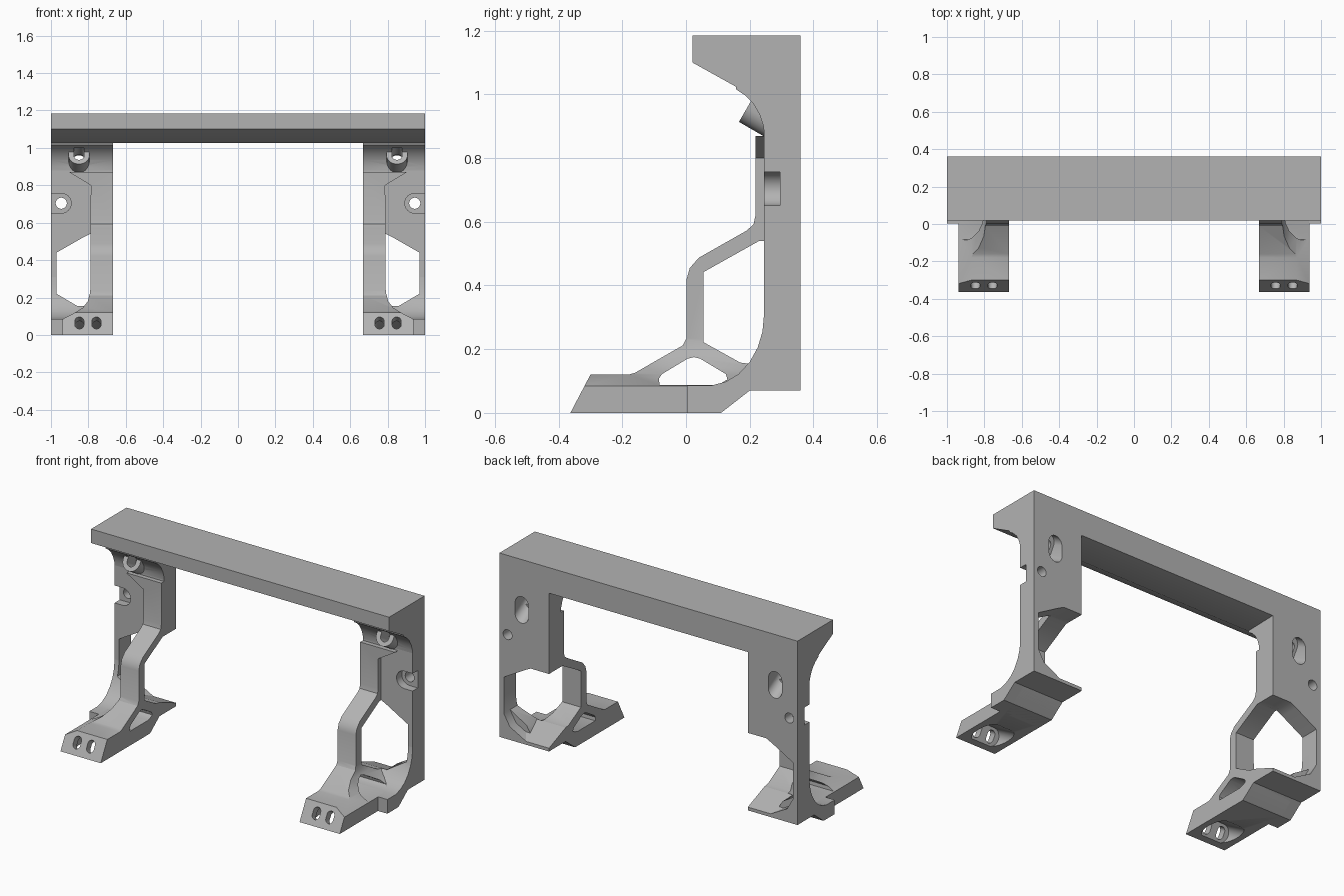
import bpy, bmesh, math
from mathutils import Vector

cube = bpy.data.objects.get("Cube")
if cube:
    bpy.data.objects.remove(cube, do_unlink=True)

GREY = (0.45, 0.45, 0.45, 1)
mat = bpy.data.materials.new("plain grey")
mat.use_nodes = True
mat.diffuse_color = GREY
mat.node_tree.nodes["Principled BSDF"].inputs["Base Color"].default_value = GREY


def solid(name, bottom, top):
    """Closed prism between two matching outlines."""
    bm = bmesh.new()
    a = [bm.verts.new(p) for p in bottom]
    b = [bm.verts.new(p) for p in top]
    bm.faces.new(a)
    bm.faces.new(b)
    for i in range(len(a)):
        j = (i + 1) % len(a)
        bm.faces.new((a[i], a[j], b[j], b[i]))
    bmesh.ops.recalc_face_normals(bm, faces=bm.faces)
    me = bpy.data.meshes.new(name)
    bm.to_mesh(me)
    bm.free()
    me.materials.append(mat)
    ob = bpy.data.objects.new(name, me)
    bpy.context.collection.objects.link(ob)
    return ob


def side_prism(name, pts, x0, x1):
    return solid(name, [(x0, y, z) for y, z in pts], [(x1, y, z) for y, z in pts])


def front_prism(name, pts, y0, y1):
    return solid(name, [(x, y0, z) for x, z in pts], [(x, y1, z) for x, z in pts])


TILT = Vector((0, 0.866, -0.5))
UP = Vector((0, 0.5, 0.866))


def tilted_slot(name, centre, w, h, t0, t1):
    """Stadium of half width w and half height h along the tilted screw axis."""
    r = min(w, h)
    ring = []
    for i in range(24):
        a = 2 * math.pi * (i + 0.5) / 24
        c, s = math.cos(a), math.sin(a)
        ring.append((r * c + math.copysign(w - r, c), r * s + math.copysign(h - r, s)))
    rings = [[Vector(centre) + Vector((x, 0, 0)) + UP * u + TILT * t for x, u in ring]
             for t in (t0, t1)]
    return solid(name, *rings)


def boolean(ob, cutter, op="DIFFERENCE"):
    mod = ob.modifiers.new("cut", "BOOLEAN")
    mod.object, mod.operation, mod.solver = cutter, op, "EXACT"
    cutter.hide_render = True
    deps = bpy.context.evaluated_depsgraph_get()
    ob.data = bpy.data.meshes.new_from_object(ob.evaluated_get(deps))
    ob.modifiers.clear()


def finish(ob, mirrored=True):
    if mirrored:
        mod = ob.modifiers.new("other side", "MIRROR")
        mod.use_mirror_merge = False
    bpy.ops.object.select_all(action="DESELECT")
    ob.select_set(True)
    bpy.context.view_layer.objects.active = ob
    bpy.ops.object.shade_smooth_by_angle(angle=math.radians(32))


IN = 0.667   # inner face of each leg

# Top beam with the overhanging front lip
beam = side_prism("top_beam", [(0.02, 1.185), (0.36, 1.185), (0.36, 1.03),
                               (0.155, 1.025), (0.02, 1.10)], -1, 1)
finish(beam, False)

# Upright back panel with outer rail around the window
panel = front_prism("back_panel", [
    (IN, 1.035), (1, 1.035), (1, 0.07), (IN, 0.07), (IN, 0.09), (0.82, 0.09),
    (0.93, 0.15), (0.97, 0.22), (0.97, 0.44), (0.83, 0.52), (0.79, 0.54),
    (IN, 0.54)], 0.245, 0.36)

# Concave transition between panel and beam
cove = side_prism("cove", [(0.155, 1.03), (0.158, 1.015), (0.185, 0.997),
                           (0.212, 0.97), (0.232, 0.935), (0.243, 0.9),
                           (0.246, 0.87), (0.3, 0.87), (0.3, 1.03)], IN, 1)

# Bent strut and foot: side outline trimmed by a front outline
strut = side_prism("strut_and_foot", [
    (-0.363, 0), (-0.3, 0.12), (-0.18, 0.12), (-0.16, 0.126), (-0.01, 0.212),
    (0.002, 0.235), (0.002, 0.42), (0.012, 0.455), (0.04, 0.487), (0.19, 0.572),
    (0.212, 0.592), (0.218, 0.62), (0.218, 0.87), (0.27, 0.87), (0.27, 0.54),
    (0.23, 0.54), (0.055, 0.442), (0.055, 0.222), (0.17, 0.158), (0.2, 0.154),
    (0.24, 0.11), (0.2, 0.07), (0.11, 0)], IN, 0.98)
trim = front_prism("strut_trim", [
    (0.5, -0.1), (0.937, -0.1), (0.937, 0.085), (0.87, 0.12), (0.83, 0.145),
    (0.803, 0.18), (0.79, 0.23), (0.787, 0.8), (0.9, 0.868), (0.9, 1),
    (0.5, 1)], -0.6, 0.6)
boolean(strut, trim, "INTERSECT")

# Triangular side opening
tri = side_prism("triangle_cutter", [
    (-0.083, 0.087), (0.1, 0.087), (0.13, 0.105), (0.125, 0.122), (0.045, 0.17),
    (0.025, 0.175), (0.005, 0.17), (-0.075, 0.122), (-0.085, 0.108)], 0.5, 1.2)
boolean(strut, tri)

# Floor joining foot to panel
floor = side_prism("floor", [
    (0.003, 0), (0.11, 0), (0.2, 0.07), (0.36, 0.07), (0.36, 0.09), (0.2, 0.154),
    (0.165, 0.122), (0.125, 0.098), (0.08, 0.086), (0.003, 0.086)], IN, 1)

# Swept gusset between floor and outer rail
gusset = side_prism("gusset", [
    (0.08, 0.085), (0.125, 0.098), (0.165, 0.122), (0.2, 0.16), (0.225, 0.205),
    (0.24, 0.255), (0.245, 0.31), (0.3, 0.31), (0.3, 0.08)], 0.8, 1)
gusset_trim = front_prism("gusset_trim", [
    (1.1, 0), (1.1, 0.4), (0.97, 0.4), (0.97, 0.22), (0.86, 0.155), (0.82, 0.09),
    (0.82, 0)], 0, 0.5)
boolean(gusset, gusset_trim, "INTERSECT")

# Tilted screw boss with a bore and a rear counterbore
HEAD = (0.85, 0.2, 0.972)
boss = tilted_slot("screw_boss", HEAD, 0.057, 0.068, 0, 0.12)
bore = tilted_slot("bore_cutter", HEAD, 0.028, 0.042, -0.03, 0.3)
counter = tilted_slot("counterbore_cutter", HEAD, 0.046, 0.07, 0.09, 0.3)
for part in (boss, cove, panel):
    boolean(part, bore)
    boolean(part, counter)

# Side recess with a small through hole
arc = [math.radians(90 + 15 * i) for i in range(13)]
recess = front_prism("recess_cutter", [(1.1, 0.757)] + [
    (0.945 + 0.053 * math.cos(a), 0.704 + 0.053 * math.sin(a)) for a in arc]
    + [(1.1, 0.651)], 0.2, 0.295)
circle = [2 * math.pi * i / 24 for i in range(24)]
hole = front_prism("hole_cutter", [
    (0.945 + 0.03 * math.cos(a), 0.704 + 0.03 * math.sin(a)) for a in circle], 0.1, 0.5)
boolean(panel, recess)
boolean(panel, hole)

# Two slots in the toe, opening into a pocket underneath
slots = [tilted_slot("toe_slot_cutter", (x, -0.331, 0.065), 0.024, 0.036, -0.06, 0.25)
         for x in (0.757, 0.848)]
pocket = tilted_slot("toe_pocket_cutter", (0.802, -0.331, 0.065), 0.1, 0.052, 0.045, 0.22)
for cutter in slots + [pocket]:
    boolean(strut, cutter)

for part in (panel, cove, strut, floor, gusset, boss):
    finish(part)

# Remove the used cutters
for cutter in [trim, tri, gusset_trim, bore, counter, recess, hole, pocket] + slots:
    bpy.data.objects.remove(cutter, do_unlink=True)
